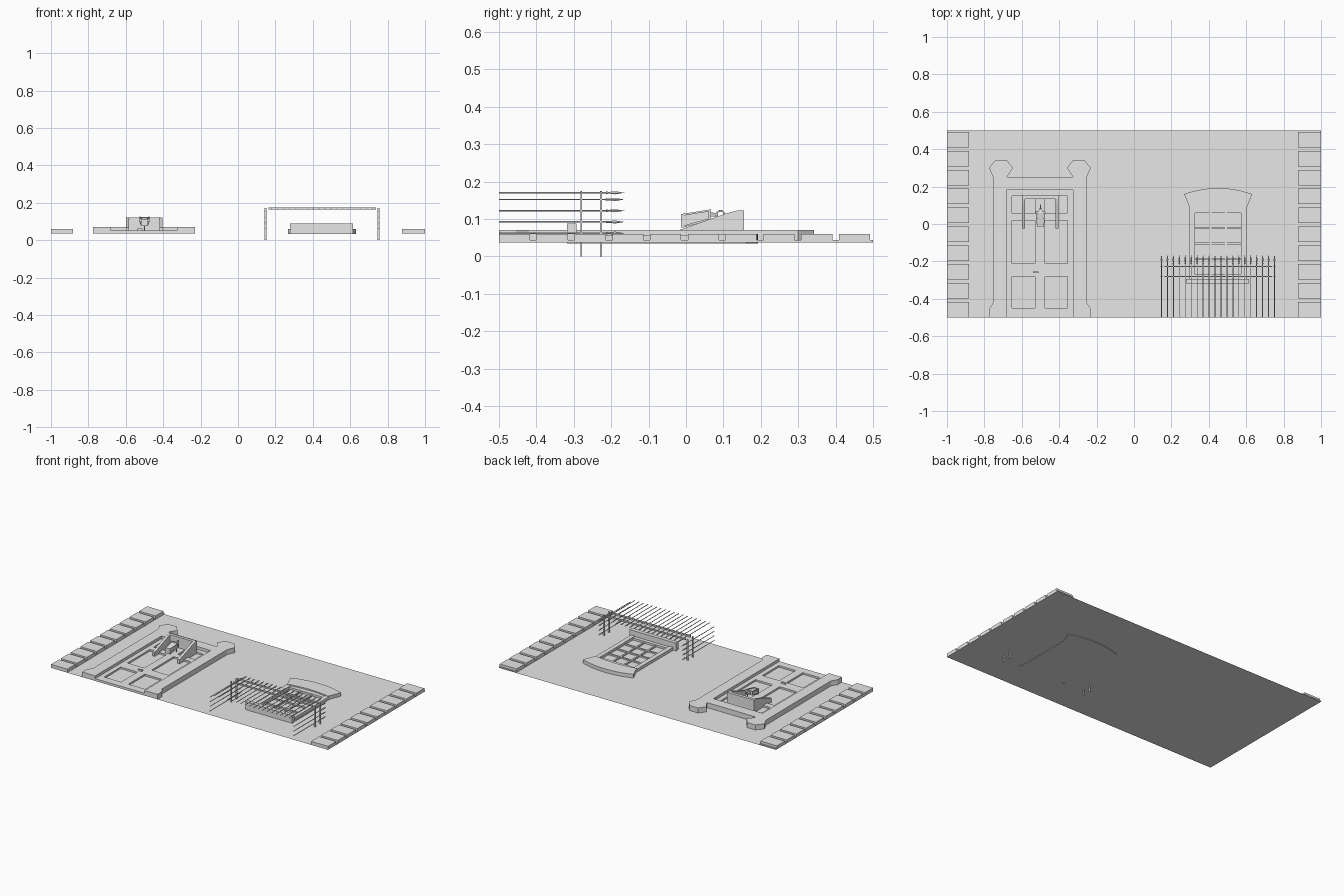
import bpy, bmesh, math
from mathutils import Vector

cube = bpy.data.objects.get("Cube")
if cube:
    bpy.data.objects.remove(cube)

stone = bpy.data.materials.new("pale_grey")
stone.use_nodes = True
stone.diffuse_color = (0.8, 0.8, 0.8, 1)
stone.node_tree.nodes["Principled BSDF"].inputs["Base Color"].default_value = (0.8, 0.8, 0.8, 1)

WALL = 0.037


def finish(name, bm):
    bmesh.ops.recalc_face_normals(bm, faces=bm.faces)
    mesh = bpy.data.meshes.new(name)
    bm.to_mesh(mesh)
    bm.free()
    mesh.materials.append(stone)
    obj = bpy.data.objects.new(name, mesh)
    bpy.context.collection.objects.link(obj)
    return obj


def add_prism(bm, points, offset):
    """Extrude a closed 3D outline by an offset."""
    face = bm.faces.new([bm.verts.new(p) for p in points])
    top = bmesh.ops.extrude_face_region(bm, geom=[face], use_keep_orig=True)
    bmesh.ops.translate(bm, vec=offset, verts=[v for v in top["geom"] if isinstance(v, bmesh.types.BMVert)])


def add_box(bm, x0, x1, y0, y1, z0, z1):
    add_prism(bm, [(x0, y0, z0), (x1, y0, z0), (x1, y1, z0), (x0, y1, z0)], (0, 0, z1 - z0))


def boxes(name, items):
    bm = bmesh.new()
    for item in items:
        add_box(bm, *item)
    return finish(name, bm)


def plate(name, outline, z0, z1):
    bm = bmesh.new()
    add_prism(bm, [(x, y, z0) for x, y in outline], (0, 0, z1 - z0))
    return finish(name, bm)


# Wall sheet
bm = bmesh.new()
bm.faces.new([bm.verts.new((x, y, WALL)) for x, y in ((-1, -.5), (1, -.5), (1, .5), (-1, .5))])
finish("wall", bm)

# Corner stones: a backing strip with evenly spaced raised blocks
for side, x0, x1 in (("right", -1, -.882), ("left", .878, 1)):
    items = [(x0, x1, -.5, .5, WALL, .044)]
    for k in range(10):
        y = -.5 + .101 * k
        items.append((x0, x1, y, y + .083, .044, .06))
    boxes(side + "_corner_stones", items)

# Door surround with eared top corners and flared feet
DOOR_X = -.503
half = [(.178, -.5), (.272, -.5), (.272, -.455), (.25, -.42), (.25, .25),
        (.272, .30), (.237, .342), (.178, .342), (.144, .30), (.178, .25)]
opening = (.178, .183)
right_half = half + [(-x, y) for x, y in reversed(half)] + [(-opening[0], opening[1]), opening]
plate("door_surround", [(DOOR_X + x, y) for x, y in right_half], WALL, .07)

# Door: thin backing with raised stiles and rails leaving sunken panels
def door_box(x0, x1, y0, y1, z0, z1):
    return (DOOR_X + x0, DOOR_X + x1, y0, y1, z0, z1)


items = [door_box(-.178, .178, -.5, .183, WALL, .041)]
for a, b in ((-.178, -.148), (-.026, .026), (.148, .178)):
    items.append(door_box(a, b, -.5, .183, .041, .052))
for y0, y1 in ((-.5, -.45), (-.28, -.21), (.02, .06), (.15, .183)):
    for a, b in ((-.148, -.026), (.026, .148)):
        items.append(door_box(a, b, y0, y1, .041, .052))
boxes("door", items)
boxes("door_handle", [(-.54, -.51, -.262, -.253, .052, .062)])

# Door hood: upright board and two sloping cheeks
bm = bmesh.new()
add_box(bm, -.6, -.404, .135, .155, .041, .122)
for x in (-.6, -.42):
    add_prism(bm, [(x, -.025, .041), (x, .135, .041), (x, .135, .122), (x, .105, .114), (x, -.025, .068)],
              (.016, 0, 0))
finish("door_hood", bm)

# Lantern: tapered body, corner bars, end rims
LX = -.5


def ring_of(y, w, z0, z1):
    return [Vector((LX + sx * w, y, z)) for sx, z in ((-1, z0), (1, z0), (1, z1), (-1, z1))]


def loft(bm, a, b):
    va, vb = [bm.verts.new(p) for p in a], [bm.verts.new(p) for p in b]
    for i in range(4):
        j = (i + 1) % 4
        bm.faces.new((va[i], va[j], vb[j], vb[i]))
    bm.faces.new(va[::-1])
    bm.faces.new(vb)


bm = bmesh.new()
low, high = ring_of(-.01, .016, .079, .111), ring_of(.066, .024, .1, .123)
loft(bm, [p * .85 + sum(low, Vector()) / 4 * .15 for p in low],
     [p * .85 + sum(high, Vector()) / 4 * .15 for p in high])
for p, q in zip(low, high):
    r = .0025
    square = [Vector((a, 0, b)) for a, b in ((-r, -r), (r, -r), (r, r), (-r, r))]
    loft(bm, [p + s for s in square], [q + s for s in square])
loft(bm, ring_of(-.013, .018, .077, .113), ring_of(-.006, .018, .077, .113))
loft(bm, ring_of(.06, .026, .099, .125), ring_of(.067, .026, .099, .125))
loft(bm, ring_of(.067, .012, .106, .118), ring_of(.085, .004, .108, .114))
finish("lantern", bm)


# Lantern hook
curve = bpy.data.curves.new("lantern_hook", "CURVE")
curve.dimensions = "3D"
curve.bevel_depth = .0025
curve.bevel_resolution = 1
arc = [(.092 + .011 * math.cos(t * math.pi / 8), .111 + .011 * math.sin(t * math.pi / 8)) for t in range(9)]
path = [(.103, .09)] + arc + [(.081, .05)]
spline = curve.splines.new("POLY")
spline.points.add(len(path) - 1)
for point, (y, z) in zip(spline.points, path):
    point.co = (LX, y, z, 1)
curve.materials.append(stone)
bpy.context.collection.objects.link(bpy.data.objects.new("lantern_hook", curve))

# Window: casing, glass and glazing bars
WX = .45
items = [(WX - .152, WX + .152, -.3, .1, .034, .039)]
for s in (-1, 1):
    a, b = sorted((WX + s * .152, WX + s * .123))
    items.append((a, b, -.3, .1, .039, .056))
items += [(WX - .123, WX + .123, -.295, -.27, .039, .052), (WX - .123, WX + .123, .06, .09, .039, .052)]
boxes("window_casing", items)
bars = [(WX + x - .005, WX + x + .005, -.27, .06, .039, .047) for x in (-.041, .041)]
for k in (1, 2, 3):
    y = -.27 + .0825 * k
    bars.append((WX - .123, WX + .123, y - .005, y + .005, .039, .0475))
boxes("glazing_bars", bars)
boxes("window_sill", [(.278, .614, -.318, -.293, .034, .088)])


# Curved window head
def bow(half_width, edge, crown, n=12):
    return [(WX + half_width * t, edge + (crown - edge) * (1 - t * t))
            for t in (2 * i / n - 1 for i in range(n + 1))]


plate("window_head", bow(.182, .16, .192) + bow(.148, .075, .091)[::-1], .034, .06)

# Railing: spear-topped bars on three sides
PITCH, RX0, RX1, FRONT = .0318, .147, .751, .17
spots = [(RX0 + PITCH * i, FRONT) for i in range(1, 19)]
spots += [(x, .062 + .03 * k) for x in (RX0, RX1) for k in range(4)]
profile = [(-.5, .0022), (-.215, .0022), (-.212, .004), (-.206, .0025), (-.19, .0048), (-.165, .0002)]
bm = bmesh.new()
for x, z in spots:
    rings = [[bm.verts.new((x + r * math.cos(a * math.pi / 3), y, z + r * math.sin(a * math.pi / 3)))
              for a in range(6)] for y, r in profile]
    for one, two in zip(rings, rings[1:]):
        for i in range(6):
            j = (i + 1) % 6
            bm.faces.new((one[i], one[j], two[j], two[i]))
    bm.faces.new(rings[0])
    bm.faces.new(rings[-1])
finish("railing_bars", bm)

# Railing cross rails: across the front and back into the wall
items = []
for y in (-.28, -.227):
    items.append((.162, .737, y - .0025, y + .0025, FRONT - .005, FRONT + .005))
    for x in (RX0, RX1):
        items.append((x - .005, x + .005, y - .0025, y + .0025, 0, .173))
boxes("railing_rails", items)
